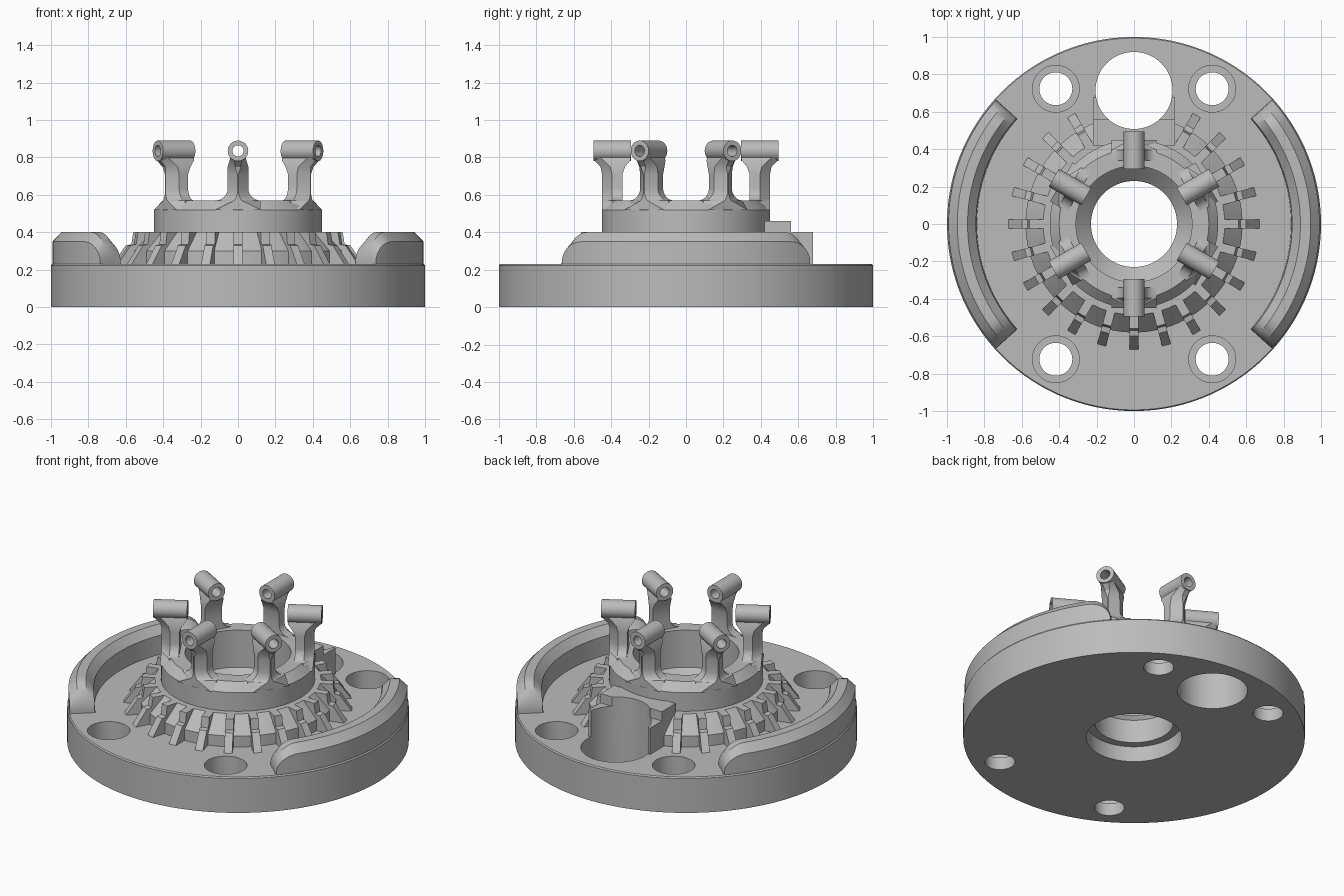
import bpy, bmesh, math
from mathutils import Matrix, Vector

cube = bpy.data.objects.get("Cube")
if cube:
    bpy.data.objects.remove(cube, do_unlink=True)

grey = bpy.data.materials.new("plain grey")
grey.use_nodes = True
grey.diffuse_color = (0.5, 0.5, 0.5, 1)
grey.node_tree.nodes["Principled BSDF"].inputs["Base Color"].default_value = (0.5, 0.5, 0.5, 1)


def finish(name, bm, matrix=None):
    """Turn a bmesh into a shaded, coloured object."""
    bmesh.ops.recalc_face_normals(bm, faces=bm.faces)
    mesh = bpy.data.meshes.new(name)
    bm.to_mesh(mesh)
    bm.free()
    if matrix:
        mesh.transform(matrix)
    mesh.materials.append(grey)
    obj = bpy.data.objects.new(name, mesh)
    bpy.context.collection.objects.link(obj)
    return obj


def smooth(obj):
    bpy.ops.object.select_all(action="DESELECT")
    obj.select_set(True)
    bpy.context.view_layer.objects.active = obj
    bpy.ops.object.shade_smooth_by_angle(angle=math.radians(25))


def loft(name, sections, closed=False, matrix=None):
    """Bridge equal-length loops of points; cap the ends unless closed."""
    bm = bmesh.new()
    rings = [[bm.verts.new(p) for p in s] for s in sections]
    pairs = list(zip(rings, rings[1:]))
    if closed:
        pairs.append((rings[-1], rings[0]))
    for a, b in pairs:
        for i in range(len(a)):
            j = (i + 1) % len(a)
            bm.faces.new((a[i], a[j], b[j], b[i]))
    if not closed:
        bm.faces.new(rings[0])
        bm.faces.new(rings[-1])
    return finish(name, bm, matrix)


def lathe(name, profile, steps, matrix=None):
    angles = [2 * math.pi * i / steps for i in range(steps)]
    return loft(name, [[(r * math.cos(a), r * math.sin(a), z) for r, z in profile]
                       for a in angles], True, matrix)


def box(name, low, high):
    flat = [(low[0], low[1]), (high[0], low[1]), (high[0], high[1]), (low[0], high[1])]
    return loft(name, [[(x, y, z) for x, y in flat] for z in (low[2], high[2])])


def drill(obj, x, y, radius, z0, z1):
    """Cut a vertical round hole."""
    bm = bmesh.new()
    bmesh.ops.create_cone(bm, cap_ends=True, segments=64, radius1=radius,
                          radius2=radius, depth=z1 - z0)
    cutter = finish("cutter", bm, Matrix.Translation((x, y, (z0 + z1) / 2)))
    cutter.hide_render = True
    mod = obj.modifiers.new("hole", "BOOLEAN")
    mod.operation, mod.solver, mod.object = "DIFFERENCE", "EXACT", cutter
    bpy.ops.object.select_all(action="DESELECT")
    bpy.context.view_layer.objects.active = obj
    obj.select_set(True)
    bpy.ops.object.modifier_apply(modifier=mod.name)
    bpy.data.objects.remove(cutter, do_unlink=True)


# Base disc, sloped skirt, collar and stepped bore in one turned body
body = lathe("base_body", [
    (0.28, 0), (1, 0), (1, 0.222), (0.994, 0.23), (0.58, 0.23), (0.58, 0.30),
    (0.485, 0.40), (0.45, 0.40), (0.45, 0.52), (0.40, 0.57), (0.31, 0.57),
    (0.31, 0.33), (0.23, 0.25), (0.23, 0.10), (0.28, 0.10)], 120)
for sx in (-1, 1):
    for sy in (-1, 1):
        drill(body, sx * 0.418, sy * 0.723, 0.088, -0.1, 0.5)
        drill(body, sx * 0.418, sy * 0.723, 0.125, 0.08, 0.5)

# Stepped block hugging the large hole
lower = box("hole_block_lower", (-0.22, 0.40, 0.2), (0.22, 0.68, 0.40))
upper = box("hole_block_upper", (-0.22, 0.42, 0.39), (0.22, 0.56, 0.46))
for part in (body, lower, upper):
    drill(part, 0, 0.714, 0.206, -0.1, 0.7)
    smooth(part)

# Clear the block corners that would reach into the bore or collar: none do

# Cooling fins around the skirt, leaving out those at the large hole
fin_profile = [(0.44, 0.22), (0.44, 0.40), (0.56, 0.40), (0.57, 0.335),
               (0.60, 0.33), (0.67, 0.23), (0.67, 0.22)]
for i in range(24):
    if i not in (5, 6, 7):
        loft("skirt_fin", [[(r, t, z) for r, z in fin_profile] for t in (-0.024, 0.024)],
             matrix=Matrix.Rotation(math.radians(15 * i), 4, "Z"))

# Curved side rails with rounded ends
rail_profile = [(0.84, 0.0), (0.845, 0.12), (0.89, 0.17), (0.945, 0.17),
                (0.992, 0.12), (0.992, 0.0)]
END, ROUND = 42.0, 8.0
offsets = [ROUND * (1 - math.cos(math.pi / 2 * k / 8)) for k in range(9)]
angles = [-END + o for o in offsets]
angles += [-END + ROUND + (END - ROUND) * k / 16 for k in range(1, 32)]
angles += [END - o for o in reversed(offsets)]
for side, turn in (("left", 0), ("right", math.pi)):
    sections = []
    for a in angles:
        d = max(0, 1 - (END - abs(a)) / ROUND)
        grow = 0.12 + 0.88 * math.sqrt(max(0, 1 - d * d))
        c, s = math.cos(math.radians(a)), math.sin(math.radians(a))
        sections.append([(r * c, r * s, 0.225 + (h + 0.005) * grow if h else 0.225)
                         for r, h in rail_profile])
    smooth(loft(side + "_rail", sections, matrix=Matrix.Rotation(turn, 4, "Z")))

# Six posts: filleted foot, ridged outer face, flared head and a radial tube
HALF, FILLET, TOP = 0.055, 0.065, 0.57


def post_section(z, r_in, r_mid, r_out, side, front):
    return [(r_in, -side, z), (r_mid, -side, z), (r_out, -front, z),
            (r_out, front, z), (r_mid, side, z), (r_in, side, z)]


def post_sections():
    wide = HALF + FILLET
    out = [post_section(0.52, 0.34, 0.395, 0.449, wide, wide)]
    for k in range(9):
        z = TOP + FILLET * (1 - math.cos(math.pi / 2 * k / 8))
        dz = z - TOP - FILLET
        side = wide - math.sqrt(max(0, FILLET ** 2 - dz ** 2))
        front = wide - math.sqrt((FILLET + HALF) ** 2 - dz ** 2)
        out.append(post_section(z, 0.34, 0.395, 0.449, side, max(0.003, front)))
    out.append(post_section(0.71, 0.34, 0.395, 0.449, HALF, 0.003))
    out.append(post_section(0.75, 0.325, 0.405, 0.457, HALF, 0.015))
    out.append(post_section(0.785, 0.297, 0.44, 0.492, 0.045, 0.02))
    out.append(post_section(0.80, 0.297, 0.46, 0.493, 0.04, 0.035))
    return out


for i in range(6):
    turn = Matrix.Rotation(math.radians(30 + 60 * i), 4, "Z")
    smooth(loft("crown_post", post_sections(), matrix=turn))
    aim = turn @ Matrix.Translation((0.295, 0, 0.835)) @ Matrix.Rotation(math.pi / 2, 4, "Y")
    smooth(lathe("post_tube", [(0.03, 0), (0.055, 0), (0.055, 0.2), (0.03, 0.2)], 32, aim))
